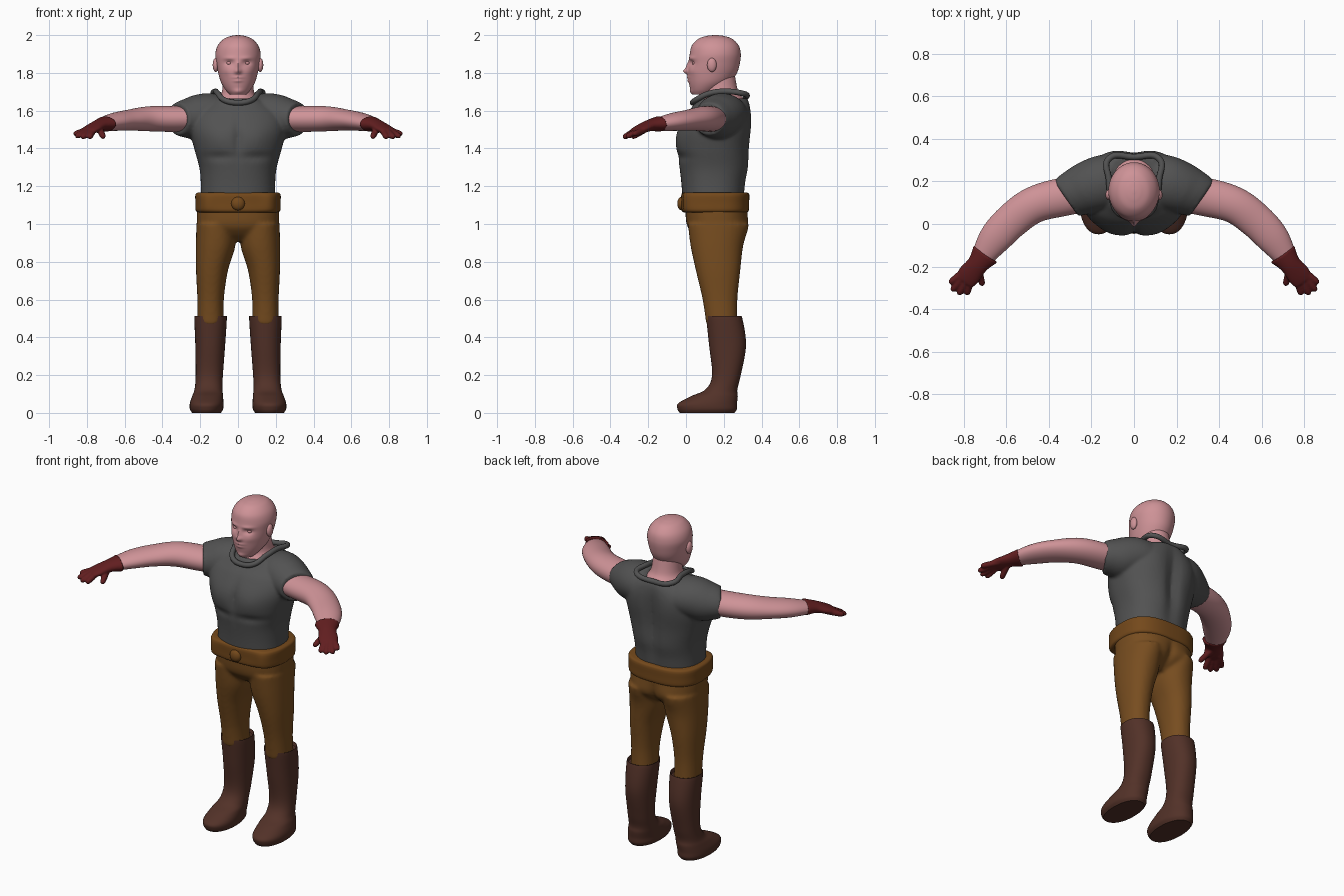
import bpy, bmesh, math
from mathutils import Vector, Matrix

if "Cube" in bpy.data.objects:
    bpy.data.objects.remove(bpy.data.objects["Cube"])


def material(name, rgb):
    m = bpy.data.materials.new(name)
    m.diffuse_color = (*rgb, 1)
    m.use_nodes = True
    m.node_tree.nodes["Principled BSDF"].inputs["Base Color"].default_value = m.diffuse_color
    return m


SKIN = material("skin pink", (0.62, 0.29, 0.31))
SHIRT = material("shirt grey", (0.085, 0.085, 0.085))
PANTS = material("trouser brown", (0.185, 0.074, 0.014))
BELT = material("belt brown", (0.175, 0.066, 0.011))
BOOT = material("boot brown", (0.085, 0.031, 0.021))
GLOVE = material("glove red", (0.12, 0.013, 0.014))


def spline(rows, n):
    """Catmull-Rom interpolation of whole rows, n steps per span."""
    out = []
    for i in range(len(rows) - 1):
        p0, p1, p2, p3 = (rows[max(0, min(len(rows) - 1, i + k))] for k in (-1, 0, 1, 2))
        for s in range(n):
            t = s / n
            out.append([0.5 * (2 * b + (c - a) * t + (2 * a - 5 * b + 4 * c - d) * t * t
                               + (3 * b - a - 3 * c + d) * t ** 3)
                        for a, b, c, d in zip(p0, p1, p2, p3)])
    return out + [list(rows[-1])]


def loft(bm, rows, tube=False, mirror=False, power=2, seg=40, steps=6):
    """Skin rings (x, y, z, half width, half depth); tube rings follow the path."""
    for side in ((1, -1) if mirror else (1,)):
        path = [[side * r[0]] + r[1:] for r in spline(rows, steps)]
        rings = []
        for i, (x, y, z, a, b) in enumerate(path):
            u, v = Vector((1, 0, 0)), Vector((0, 1, 0))
            if tube:
                p, q = path[max(0, i - 1)], path[min(len(path) - 1, i + 1)]
                t = (Vector(q[:3]) - Vector(p[:3])).normalized()
                u = t.cross(Vector((0, 0, 1))).normalized()
                v = u.cross(t)
            ring = []
            for k in range(seg):
                c, s = math.cos(math.tau * k / seg), math.sin(math.tau * k / seg)
                c = math.copysign(abs(c) ** (2 / power), c)
                s = math.copysign(abs(s) ** (2 / power), s)
                ring.append(bm.verts.new(Vector((x, y, z)) + u * a * c + v * b * s))
            rings.append(ring)
        for r0, r1 in zip(rings, rings[1:]):
            for k in range(seg):
                j = (k + 1) % seg
                bm.faces.new((r0[k], r0[j], r1[j], r1[k]))
        bm.faces.new(rings[0])
        bm.faces.new(rings[-1])


def ball(bm, centre, size, mirror=False):
    for side in ((1, -1) if mirror else (1,)):
        m = Matrix.Translation((side * centre[0], centre[1], centre[2])) @ Matrix.Diagonal((*size, 1))
        bmesh.ops.create_uvsphere(bm, u_segments=20, v_segments=12, radius=1, matrix=m)


def bump(bm, cy, bumps):
    """Push the front (-1) or back (1) surface along y with soft, left-right equal bumps."""
    for v in bm.verts:
        x, y, z = abs(v.co.x), v.co.y, v.co.z
        for side, cx, cz, sx, sz, dy in bumps:
            w = max(0, min(1, side * (y - cy) / 0.06))
            v.co.y += w * dy * math.exp(-((x - cx) / sx) ** 2 - ((z - cz) / sz) ** 2)


def finish(bm, name, mat, voxel=0, smooth=4):
    bmesh.ops.recalc_face_normals(bm, faces=bm.faces[:])
    me = bpy.data.meshes.new(name)
    bm.to_mesh(me)
    bm.free()
    ob = bpy.data.objects.new(name, me)
    bpy.context.collection.objects.link(ob)
    me.materials.append(mat)
    if voxel:  # fuse overlapping pieces into one skin
        r = ob.modifiers.new("fuse", 'REMESH')
        r.mode, r.voxel_size, r.use_smooth_shade = 'VOXEL', voxel, True
        s = ob.modifiers.new("relax", 'SMOOTH')
        s.factor, s.iterations = 0.5, smooth
    bpy.ops.object.select_all(action='DESELECT')
    bpy.context.view_layer.objects.active = ob
    ob.select_set(True)
    bpy.ops.object.shade_smooth_by_angle(angle=math.radians(50))
    return ob


# Head with sculpted face
bm = bmesh.new()
loft(bm, [(0, .085, 1.685, .042, .048), (0, .10, 1.71, .066, .075), (0, .125, 1.75, .09, .11),
          (0, .14, 1.80, .105, .13), (0, .15, 1.85, .115, .135), (0, .155, 1.90, .12, .135),
          (0, .155, 1.945, .107, .124), (0, .155, 1.98, .075, .09), (0, .155, 1.995, .038, .048),
          (0, .155, 2.0, .008, .01)], seg=72, steps=9)
bump(bm, .12, [(-1, .045, 1.852, .022, .014, .014), (-1, .045, 1.878, .03, .009, -.006),
               (-1, 0, 1.808, .016, .014, -.022), (-1, 0, 1.835, .011, .025, -.012),
               (-1, .06, 1.81, .025, .02, -.004), (-1, 0, 1.776, .026, .007, -.007),
               (-1, 0, 1.758, .022, .007, -.007), (-1, 0, 1.70, .025, .014, -.008)])
finish(bm, "head", SKIN)

# Ears and eyes
bm = bmesh.new()
ball(bm, (.118, .137, 1.842), (.016, .025, .037), True)
finish(bm, "ears", SKIN)
bm = bmesh.new()
ball(bm, (.046, .047, 1.852), (.015, .014, .011), True)
finish(bm, "eyes", SKIN)

# Neck widening into the collar opening
bm = bmesh.new()
loft(bm, [(0, .19, 1.60, .115, .125), (0, .19, 1.655, .108, .12), (0, .185, 1.70, .085, .092),
          (0, .175, 1.78, .078, .085)])
finish(bm, "neck", SKIN)

# Arms
bm = bmesh.new()
loft(bm, [(.18, .15, 1.56, .085, .065), (.33, .128, 1.556, .09, .068), (.47, .09, 1.557, .086, .066),
          (.575, .015, 1.55, .083, .055), (.655, -.07, 1.54, .076, .047),
          (.72, -.165, 1.525, .05, .033)], tube=True, mirror=True)
finish(bm, "arms", SKIN)

# Gloves: cuff, palm, four fingers and thumb
bm = bmesh.new()
loft(bm, [(.698, -.14, 1.53, .069, .042), (.735, -.19, 1.522, .05, .031),
          (.775, -.24, 1.503, .055, .023), (.797, -.27, 1.492, .048, .016)], tube=True, mirror=True)
for start, tip in (((.79, -.215, 1.50), (.868, -.279, 1.475)), ((.79, -.235, 1.50), (.858, -.315, 1.462)),
                   ((.78, -.25, 1.50), (.825, -.333, 1.457)), ((.765, -.255, 1.50), (.787, -.333, 1.457)),
                   ((.735, -.20, 1.51), (.712, -.29, 1.457))):
    a, b = Vector(start), Vector(tip)
    loft(bm, [(*a.lerp(b, t), r, r) for t, r in ((0, .017), (.5, .017), (.88, .0145), (1, .006))],
         tube=True, mirror=True, seg=16, steps=4)
finish(bm, "gloves", GLOVE, voxel=.006, smooth=2)

# Shirt: torso fused with short sleeves
bm = bmesh.new()
loft(bm, [(0, .145, 1.13, .197, .163), (0, .147, 1.22, .197, .172), (0, .15, 1.3, .205, .185),
          (0, .145, 1.4, .232, .194), (0, .152, 1.5, .255, .192), (0, .172, 1.58, .245, .173),
          (0, .19, 1.63, .19, .15), (0, .195, 1.665, .125, .135)], power=2.3, seg=64)
loft(bm, [(.09, .205, 1.585, .12, .10), (.16, .19, 1.58, .128, .113), (.23, .165, 1.563, .122, .115),
          (.285, .14, 1.558, .11, .10), (.318, .118, 1.557, .102, .086)], tube=True, mirror=True)
bump(bm, .14, [(-1, .10, 1.45, .08, .07, -.012), (-1, 0, 1.45, .018, .10, .014),
               (-1, .10, 1.355, .08, .02, .012), (1, 0, 1.40, .04, .20, -.025),
               (1, .12, 1.53, .07, .09, .008)])
finish(bm, "shirt", SHIRT, voxel=.009, smooth=4)

# Collar roll
cu = bpy.data.curves.new("collar", 'CURVE')
cu.dimensions, cu.bevel_depth, cu.bevel_resolution, cu.resolution_u = '3D', .015, 3, 8
half = [(.07, .05, 1.655), (.105, .12, 1.69), (.118, .21, 1.702), (.12, .305, 1.69)]
pts = [(0, .035, 1.642)] + half + [(0, .315, 1.672)] + [(-x, y, z) for x, y, z in reversed(half)]
sp = cu.splines.new('BEZIER')
sp.bezier_points.add(len(pts) - 1)
for bp, co in zip(sp.bezier_points, pts):
    bp.co = co
    bp.handle_left_type = bp.handle_right_type = 'AUTO'
sp.use_cyclic_u = True
cu.materials.append(SHIRT)
bpy.context.collection.objects.link(bpy.data.objects.new("collar", cu))

# Trousers: hips fused with two legs
bm = bmesh.new()
loft(bm, [(0, .165, .91, .12, .08), (0, .165, .95, .19, .13), (0, .163, 1.0, .216, .16),
          (0, .16, 1.10, .218, .164)], power=2.5, seg=64)
loft(bm, [(.145, .19, .47, .07, .083), (.145, .18, .6, .07, .092), (.138, .17, .75, .084, .117),
          (.119, .163, .88, .104, .138), (.115, .165, 1.0, .105, .155)], mirror=True, power=2.2)
bump(bm, .16, [(1, .10, .98, .07, .06, .014), (1, 0, .97, .02, .08, -.015)])
finish(bm, "trousers", PANTS, voxel=.01, smooth=5)

# Belt with swollen front corners, and round buckle
bm = bmesh.new()
loft(bm, [(0, .155, 1.062, .212, .168), (0, .155, 1.072, .224, .178), (0, .155, 1.11, .225, .179),
          (0, .155, 1.155, .226, .18), (0, .155, 1.166, .214, .17)], power=2.7, seg=80, steps=3)
bump(bm, .1, [(-1, .18, 1.11, .05, .09, -.022)])
finish(bm, "belt", BELT)
bm = bmesh.new()
ball(bm, (0, -.024, 1.108), (.036, .022, .036))
finish(bm, "buckle", BELT)

# Boots
bm = bmesh.new()
loft(bm, [(.145, .2, .492, .078, .088), (.145, .202, .505, .086, .095), (.147, .22, .36, .079, .098),
          (.152, .214, .2, .072, .076), (.156, .188, .125, .074, .084), (.161, .15, .088, .082, .124),
          (.166, .114, .05, .089, .156), (.167, .112, .02, .088, .157), (.167, .112, 0, .076, .145)],
     mirror=True, power=2.2, seg=48)
finish(bm, "boots", BOOT)
